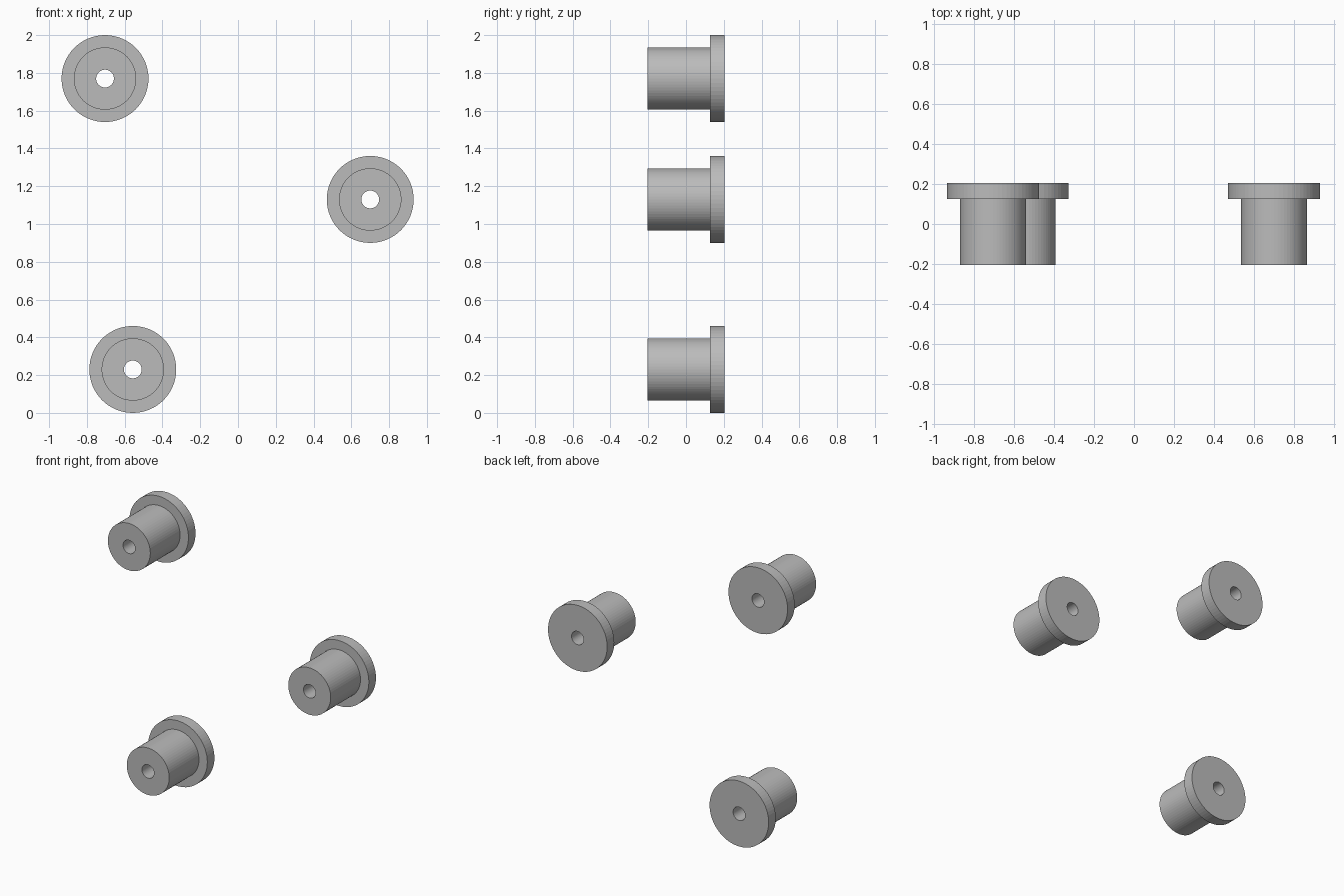
import bpy, bmesh, math

if "Cube" in bpy.data.objects:
    bpy.data.objects.remove(bpy.data.objects["Cube"])

SIDES = 64
R_HOLE, R_BODY, R_FLANGE = 0.047, 0.165, 0.23
Y_FRONT, Y_STEP, Y_BACK = -0.205, 0.126, 0.205

grey = bpy.data.materials.new("plain grey")
grey.diffuse_color = (0.5, 0.5, 0.5, 1)
grey.use_nodes = True
grey.node_tree.nodes["Principled BSDF"].inputs["Base Color"].default_value = grey.diffuse_color

# closed cross-section (radius, y) of a flanged bushing with a through hole
PROFILE = [(R_HOLE, Y_FRONT), (R_BODY, Y_FRONT), (R_BODY, Y_STEP),
           (R_FLANGE, Y_STEP), (R_FLANGE, Y_BACK), (R_HOLE, Y_BACK)]


def bushing(name, x, z):
    """Lathe the profile around the y axis."""
    bm = bmesh.new()
    rings = []
    for i in range(SIDES):
        a = 2 * math.pi * i / SIDES
        rings.append([bm.verts.new((r * math.cos(a), y, r * math.sin(a))) for r, y in PROFILE])
    n = len(PROFILE)
    for i in range(SIDES):
        a, b = rings[i], rings[(i + 1) % SIDES]
        for j in range(n):
            k = (j + 1) % n
            bm.faces.new((a[j], a[k], b[k], b[j]))
    bmesh.ops.recalc_face_normals(bm, faces=bm.faces)
    mesh = bpy.data.meshes.new(name)
    bm.to_mesh(mesh)
    bm.free()
    mesh.materials.append(grey)
    obj = bpy.data.objects.new(name, mesh)
    obj.location = (x, 0, z)
    bpy.context.collection.objects.link(obj)


# three identical bushings
bushing("upper_left_bushing", -0.704, 1.77)
bushing("right_bushing", 0.70, 1.13)
bushing("lower_left_bushing", -0.557, 0.23)
